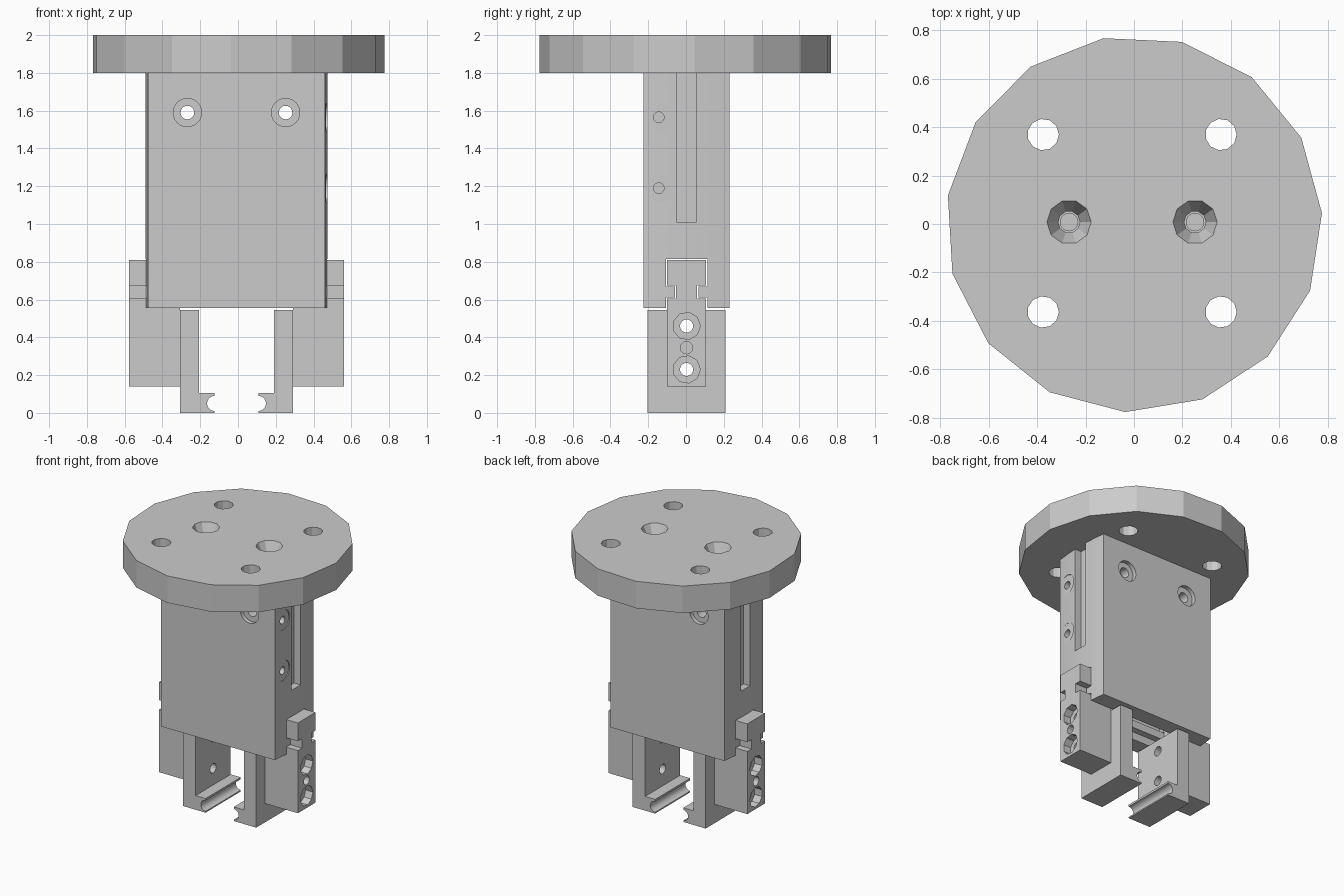
import bpy, bmesh, math
from mathutils import Vector

if "Cube" in bpy.data.objects:
    bpy.data.objects.remove(bpy.data.objects["Cube"])

OFFSET = Vector((-0.008, 0.003, 0))
parts = []


def place(axis, a, b, t):
    return {"x": (t, a, b), "y": (a, t, b), "z": (a, b, t)}[axis]


def ring(a, b, r, n, start=0.0):
    return [(a + r * math.cos(start + math.tau * i / n),
             b + r * math.sin(start + math.tau * i / n)) for i in range(n)]


def loft(name, axis, low, high, t0, t1):
    """Solid between two outlines with equal point counts."""
    bm = bmesh.new()
    v0 = [bm.verts.new(place(axis, a, b, t0)) for a, b in low]
    v1 = [bm.verts.new(place(axis, a, b, t1)) for a, b in high]
    bm.faces.new(v0)
    bm.faces.new(v1)
    n = len(v0)
    for i in range(n):
        j = (i + 1) % n
        bm.faces.new((v0[i], v0[j], v1[j], v1[i]))
    bmesh.ops.recalc_face_normals(bm, faces=bm.faces)
    mesh = bpy.data.meshes.new(name)
    bm.to_mesh(mesh)
    bm.free()
    ob = bpy.data.objects.new(name, mesh)
    bpy.context.collection.objects.link(ob)
    return ob


def prism(name, axis, pts, t0, t1):
    return loft(name, axis, pts, pts, t0, t1)


def part(name, axis, pts, t0, t1):
    ob = prism(name, axis, pts, t0, t1)
    parts.append(ob)
    return ob


def cut(ob, cutter):
    cutter.hide_render = True
    mod = ob.modifiers.new("cut", "BOOLEAN")
    mod.operation, mod.solver, mod.object = "DIFFERENCE", "EXACT", cutter
    bpy.context.view_layer.objects.active = ob
    bpy.ops.object.modifier_apply(modifier=mod.name)
    bpy.data.objects.remove(cutter)


def drill(ob, axis, a, b, r, t0, t1, n=24, r1=None):
    low = ring(a, b, r, n)
    high = ring(a, b, r if r1 is None else r1, n)
    cut(ob, loft("drill_cutter", axis, low, high, t0, t1))


def box(a0, a1, b0, b1):
    return [(a0, b0), (a1, b0), (a1, b1), (a0, b1)]


def rail_profile(grow, bottom, top):
    """T-slide cross-section in y, z with a waist between the lips."""
    w, neck, z0, z1 = 0.103 + grow, 0.055 + grow, 0.605 + grow, 0.675 - grow
    half = [(w, bottom), (w, z0), (neck, z0), (neck, z1), (w, z1), (w, top)]
    return half + [(-y, z) for y, z in reversed(half)]


# Mounting flange
flange = part("mounting_flange", "z",
              ring(-OFFSET.x, -OFFSET.y, 0.777, 15, math.radians(3.3)), 1.8, 2.0)
for sx in (-1, 1):
    for sy in (-1, 1):
        drill(flange, "z", sx * 0.367, sy * 0.366, 0.065, 1.7, 2.1, 11)
    drill(flange, "z", sx * 0.26, 0.005, 0.045, 1.7, 2.1, 10)
    drill(flange, "z", sx * 0.26, 0.005, 0.045, 1.9, 2.001, 10, 0.092)

# Gripper body with gently bowed ends
STEPS = 10
bow = []
for i in range(STEPS + 1):
    u = 2 * i / STEPS - 1
    bow.append((0.468 + 0.015 * (1 - u * u), 0.228 * u))
body = part("gripper_body", "z", bow + [(-x, -y) for x, y in bow], 0.555, 1.8)
cut(body, prism("slot_cutter", "x", rail_profile(0.007, 0.5, 0.815), -1, 1))
for s in (-1, 1):
    # Side sensor groove, cross bolts and top screw hole
    cut(body, prism("groove_cutter", "x", box(-0.053, 0.053, 1.01, 1.9),
                    s * 0.43, s * 0.6))
    drill(body, "y", s * 0.26, 1.59, 0.036, -0.5, 0.5)
    for front in (-1, 1):
        drill(body, "y", s * 0.26, 1.59, 0.075, front * 0.198, front * 0.4)
    drill(body, "z", s * 0.26, 0.005, 0.036, 1.7, 1.9)
for z in (1.19, 1.565):
    drill(body, "x", -0.147, z, 0.075, 0.4735, 0.6)
    drill(body, "x", -0.147, z, 0.028, 0.40, 0.6)

# Jaw slides and fingers
for side, s in (("left", 1), ("right", -1)):
    slide = part(side + "_jaw_slide", "x", rail_profile(0, 0.14, 0.81),
                 s * 0.3, s * 0.57)
    groove = [(0.116 + 0.04 * math.sin(math.pi * i / 10),
               0.05 - 0.04 * math.cos(math.pi * i / 10)) for i in range(11)]
    outline = ([(0.3, 0), (0.116, 0)] + groove
               + [(0.116, 0.105), (0.198, 0.105), (0.198, 0.545), (0.3, 0.545)])
    finger = part(side + "_finger", "y", [(s * x, z) for x, z in outline],
                  -0.206, 0.206)
    for z in (0.23, 0.46):
        drill(slide, "x", 0, z, 0.035, s * 0.2, s * 0.7, 16)
        drill(slide, "x", 0, z, 0.073, s * 0.51, s * 0.7, 9)
        drill(finger, "x", 0, z, 0.035, s * 0.15, s * 0.4, 16)
    drill(slide, "x", 0, 0.345, 0.033, s * 0.48, s * 0.7, 12)

# Centre the assembly and shade it
for ob in parts:
    ob.location = OFFSET
    bpy.ops.object.select_all(action="DESELECT")
    ob.select_set(True)
    bpy.context.view_layer.objects.active = ob
    bpy.ops.object.shade_smooth_by_angle(angle=math.radians(20))
